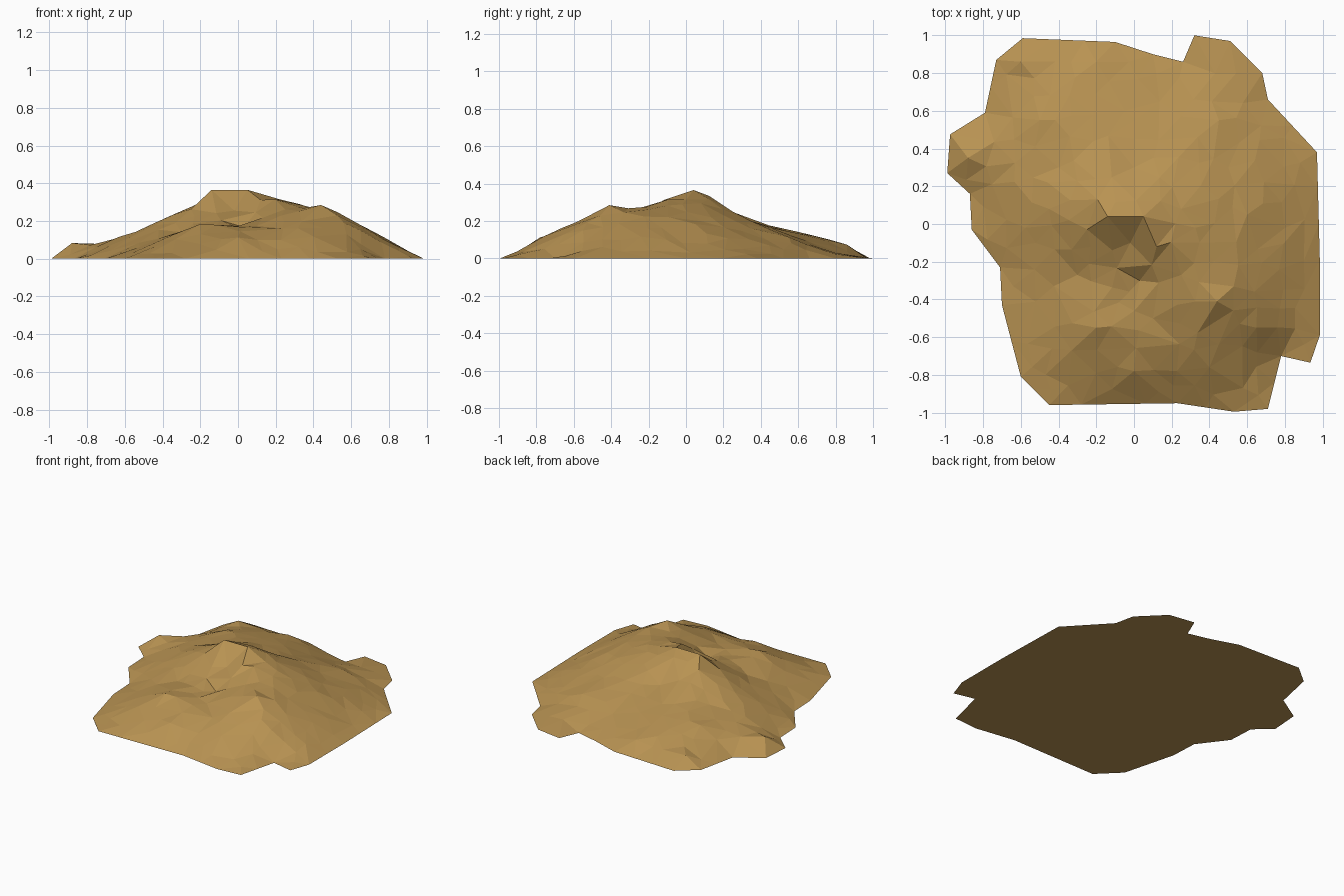
import bpy, bmesh, random
from mathutils import Vector
from mathutils.geometry import delaunay_2d_cdt

if "Cube" in bpy.data.objects:
    bpy.data.objects.remove(bpy.data.objects["Cube"])

random.seed(4)

# Ground outline of the mound, counter-clockwise
CORNERS = [Vector(p) for p in (
    (.97, .38), (.71, .66), (.68, .8), (.51, .97), (.32, 1), (.26, .86), (.1, .9),
    (-.1, .965), (-.59, .985), (-.73, .87), (-.79, .59), (-.975, .475), (-.99, .27),
    (-.87, .16), (-.86, -.03), (-.71, -.23), (-.7, -.43), (-.6, -.81), (-.45, -.96),
    (.23, -.95), (.53, -.995), (.71, -.98), (.78, -.7), (.935, -.735), (.985, -.59),
    (.985, -.19))]

# Crests, saddles and hollows: x, y, height
FEATURES = (
    (-.6, .86, .07), (-.2, .86, .075), (-.5, .55, .14), (-.05, .6, .135), (.45, .55, .11),
    (-.88, .35, .08), (-.4, .3, .17), (0, .3, .2), (.5, .3, .15),
    (-.45, .08, .19), (-.14, .04, .36), (.05, .04, .37), (.25, .08, .3), (.6, .05, .18),
    (-.02, -.1, .26), (.12, -.12, .31), (-.3, -.27, .14), (.03, -.3, .17),
    (.25, -.27, .265), (.44, -.41, .28), (-.2, -.55, .185), (.1, -.5, .175),
    (.65, -.55, .15), (0, -.78, .11), (.4, -.76, .12))

# Long outline sides get extra, slightly uneven points
outline = []
for a, b in zip(CORNERS, CORNERS[1:] + CORNERS[:1]):
    steps = max(1, round((b - a).length / .18))
    outline.append(a)
    outline += [a.lerp(b, k / steps) for k in range(1, steps)]


def solve(a, b):
    """Gaussian elimination with pivoting."""
    n = len(b)
    m = [row + [v] for row, v in zip(a, b)]
    for i in range(n):
        p = max(range(i, n), key=lambda r: abs(m[r][i]))
        m[i], m[p] = m[p], m[i]
        for r in range(i + 1, n):
            f = m[r][i] / m[i][i]
            m[r] = [u - f * v for u, v in zip(m[r], m[i])]
    out = [0] * n
    for i in reversed(range(n)):
        out[i] = (m[i][n] - sum(m[i][j] * out[j] for j in range(i + 1, n))) / m[i][i]
    return out


# Height field through the features, falling to zero on the outline
nodes = outline + [Vector((x, y)) for x, y, z in FEATURES]
levels = [0] * len(outline) + [z for x, y, z in FEATURES]
weights = solve([[(p - q).length for q in nodes] for p in nodes], levels)


def height(p):
    return max(0, sum(w * (p - q).length for w, q in zip(weights, nodes)))


def inside(p):
    hit = False
    for a, b in zip(outline, outline[1:] + outline[:1]):
        if (a.y > p.y) != (b.y > p.y) and p.x < a.x + (p.y - a.y) / (b.y - a.y) * (b.x - a.x):
            hit = not hit
    return hit


# Scattered points between the features make the irregular facets
points = list(nodes)
for i in range(-9, 10):
    for j in range(-9, 10):
        wobble = Vector((random.uniform(-.03, .03), random.uniform(-.03, .03)))
        p = Vector((i, j)) * .11 + wobble
        if inside(p) and min((p - q).length for q in points) > .075:
            points.append(p)
coords, _, faces, *_ = delaunay_2d_cdt(points, [], [list(range(len(outline)))], 1, 1e-5)

# Faceted hill surface with a flat underside
bm = bmesh.new()
verts = [bm.verts.new((c.x, c.y, height(c))) for c in coords]
for f in faces:
    bm.faces.new([verts[i] for i in f])
bmesh.ops.delete(bm, geom=[v for v in bm.verts if not v.link_faces], context='VERTS')
rim = [e for e in bm.edges if e.is_boundary]
for v in {v for e in rim for v in e.verts}:
    v.co.z = 0
for v in bm.verts:
    if not v.is_boundary:
        v.co.z += random.uniform(-.005, .005)
bmesh.ops.contextual_create(bm, geom=rim)
bmesh.ops.recalc_face_normals(bm, faces=bm.faces)

mesh = bpy.data.meshes.new("dirt_mound")
bm.to_mesh(mesh)
bm.free()
earth = bpy.data.materials.new("sandy_brown")
earth.diffuse_color = (.48, .29, .085, 1)
earth.use_nodes = True
earth.node_tree.nodes["Principled BSDF"].inputs["Base Color"].default_value = earth.diffuse_color
mesh.materials.append(earth)
bpy.context.collection.objects.link(bpy.data.objects.new("dirt_mound", mesh))
